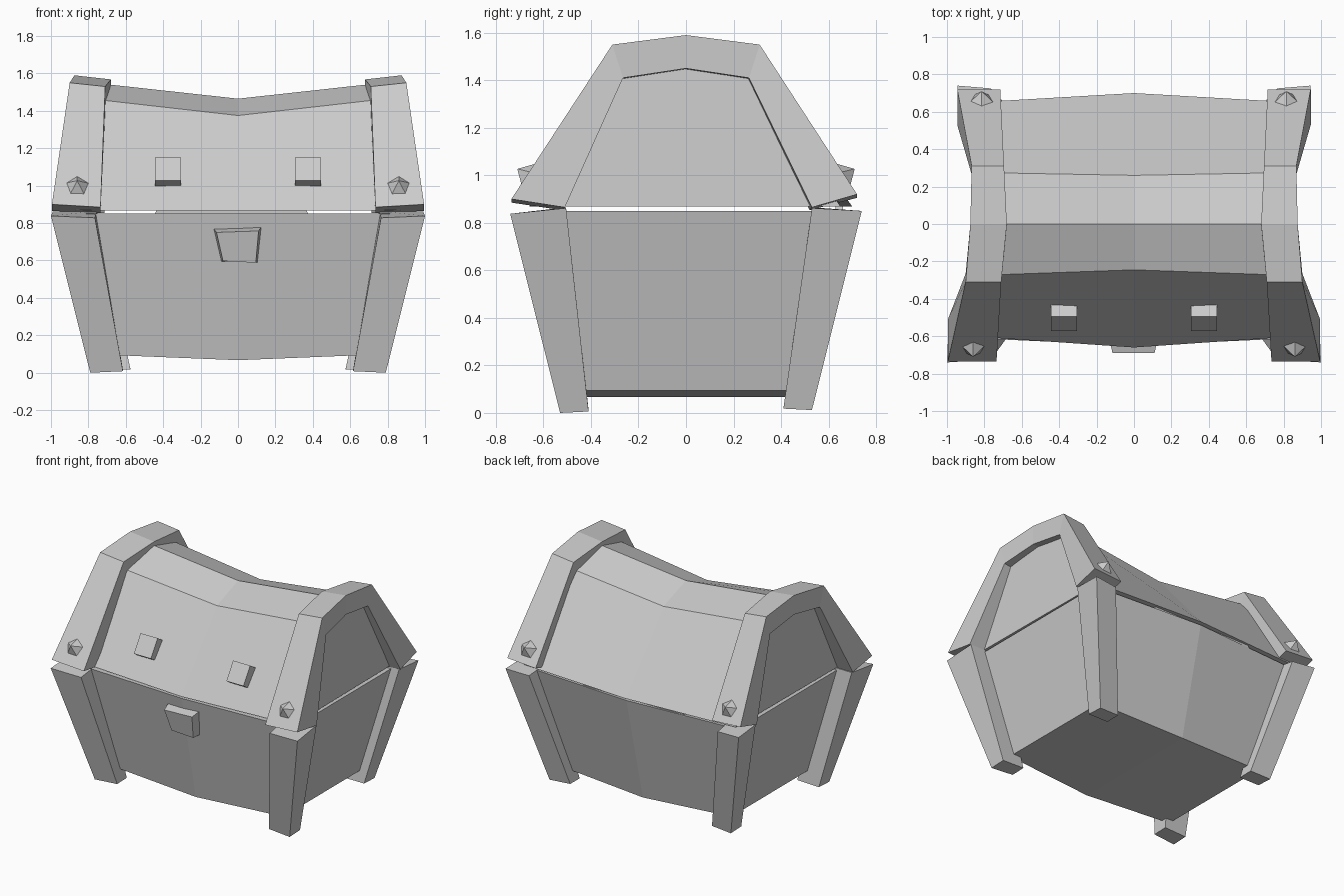
import bpy, bmesh, math
from mathutils import Vector

cube = bpy.data.objects.get("Cube")
if cube:
    bpy.data.objects.remove(cube, do_unlink=True)

GREY = (0.6, 0.6, 0.6, 1.0)
mat = bpy.data.materials.new("plain grey")
mat.use_nodes = True
mat.diffuse_color = GREY
bsdf = next(n for n in mat.node_tree.nodes if n.type == 'BSDF_PRINCIPLED')
bsdf.inputs["Base Color"].default_value = GREY


def finish(name, bm):
    bmesh.ops.recalc_face_normals(bm, faces=bm.faces)
    me = bpy.data.meshes.new(name)
    bm.to_mesh(me)
    bm.free()
    me.materials.append(mat)
    ob = bpy.data.objects.new(name, me)
    bpy.context.scene.collection.objects.link(ob)
    return ob


def loft(name, rings, cap_last=True):
    """Skin matching rings of points and cap the ends."""
    bm = bmesh.new()
    vs = [[bm.verts.new(p) for p in r] for r in rings]
    n = len(rings[0])
    for a, b in zip(vs, vs[1:]):
        for i in range(n):
            j = (i + 1) % n
            bm.faces.new((a[i], a[j], b[j], b[i]))
    bm.faces.new(vs[0])
    if cap_last:
        bm.faces.new(vs[-1])
    return finish(name, bm)


def mirrored_loft(name, end, mid):
    """Half skin from the +x end to the middle, mirrored across x."""
    ob = loft(name, [end, mid], cap_last=False)
    ob.modifiers.new("mirror", 'MIRROR')


# Chest body, bowed outward and downward in the middle
mirrored_loft("chest_body",
    [(0.87, -0.61, 0.85), (0.87, 0.635, 0.85), (0.69, 0.46, 0.095), (0.69, -0.46, 0.095)],
    [(0, -0.65, 0.85), (0, 0.69, 0.85), (0, 0.50, 0.067), (0, -0.49, 0.067)])

# Lid, sagging along its ridge
mirrored_loft("lid",
    [(0.87, -0.60, 0.868), (0.84, -0.275, 1.47), (0.82, 0, 1.555),
     (0.82, 0.275, 1.47), (0.86, 0.65, 0.868)],
    [(0, -0.66, 0.868), (0, -0.245, 1.375), (0, 0, 1.465),
     (0, 0.26, 1.375), (0, 0.70, 0.868)])

# Hinge strip closing the gap at the back
loft("hinge_strip", [
    [(x0, y, 0.84), (x1, y, 0.84), (x1 - 0.02, y, 0.88), (x0 + 0.02, y, 0.88)]
    for y in (0.63, 0.66) for x0, x1 in ((-0.45, 0.38),)])

# Per arch station: outer (y, z), inner (y, z), outside x, inside x, inside drop
ARCH = [
    ((-0.735, 0.90), (-0.51, 0.865), 0.995, 0.735, 0.015),
    ((-0.31, 1.55), (-0.265, 1.41), 0.90, 0.71, 0.02),
    ((0, 1.59), (0, 1.45), 0.875, 0.68, 0.022),
    ((0.31, 1.55), (0.265, 1.41), 0.868, 0.695, 0.02),
    ((0.72, 0.92), (0.53, 0.865), 0.945, 0.715, 0.015),
]


def slope_frame(x, y, z, side):
    """Centre, right, up and outward directions on the sloped front or back."""
    return (Vector((x, y, z)), Vector((1, 0, 0)),
            Vector((0, -side * 0.54, 0.84)), Vector((0, side * 0.84, 0.54)))


def stud(name, x, y, z, side):
    """Five-sided pointed stud."""
    c, right, up, n = slope_frame(x, y, z, side)
    bm = bmesh.new()
    angles = [math.tau * k / 5 for k in range(5)]
    base = [bm.verts.new(c + (right * math.sin(a) + up * math.cos(a)) * 0.068 - n * 0.01)
            for a in angles]
    tip = bm.verts.new(c + n * 0.05)
    for i in range(5):
        bm.faces.new((base[i], base[(i + 1) % 5], tip))
    bm.faces.new(base)
    finish(name, bm)


def lid_plate(name, x, y, z):
    """Square block on the lid front."""
    c, right, up, n = slope_frame(x, y, z, -1)
    ring = [c + right * 0.069 * a + up * 0.072 * b
            for a, b in ((-1, -1), (1, -1), (1, 1), (-1, 1))]
    loft(name, [[p - n * 0.04 for p in ring], [p + n * 0.054 for p in ring]])


# Per leg end: top outer x, top inner y, foot outer x, foot inner x, lift
LEGS = {"front": (-1, 1.0, 0.505, 0.79, 0.615, 0.0),
        "back": (1, 0.945, 0.53, 0.735, 0.575, 0.012)}

for s, side_name in ((1, "left"), (-1, "right")):
    # Lid arch band
    loft(side_name + "_lid_band", [
        [(s * xo, *o), (s * xi, o[0], o[1] - d),
         (s * xi, i[0] - 0.01, i[1] - 0.012), (s * xo, *i)]
        for o, i, xo, xi, d in ARCH])

    # Corner legs, tapering downward, and studs on the band ends
    for end_name, (f, top_x, inner_y, out_x, foot_x, dz) in LEGS.items():
        top = [(s * top_x, f * 0.74, 0.838 + dz), (s * 0.765, f * 0.725, 0.828 + dz),
               (s * 0.755, f * inner_y, 0.865), (s * (top_x - 0.01), f * inner_y, 0.862)]
        foot = [(s * out_x, f * 0.53, dz), (s * foot_x, f * 0.52, 0.008 + dz),
                (s * foot_x, f * 0.41, 0.012 + dz * 0.5), (s * out_x, f * 0.41, 0.006 + dz)]
        loft(f"{end_name}_{side_name}_leg", [top, foot])
        stud(f"{end_name}_{side_name}_stud", s * (0.86 if f < 0 else 0.815),
             f * 0.668, 1.0, f)

    lid_plate(side_name + "_lid_plate", s * 0.375, -0.487, 1.06)

# Lock block, narrowing toward the bottom and the front
loft("lock", [
    [(-0.13, -0.62, 0.77), (0.125, -0.62, 0.78), (0.105, -0.58, 0.59), (-0.09, -0.58, 0.595)],
    [(-0.115, -0.69, 0.75), (0.11, -0.69, 0.758), (0.095, -0.655, 0.588), (-0.08, -0.655, 0.597)]])
